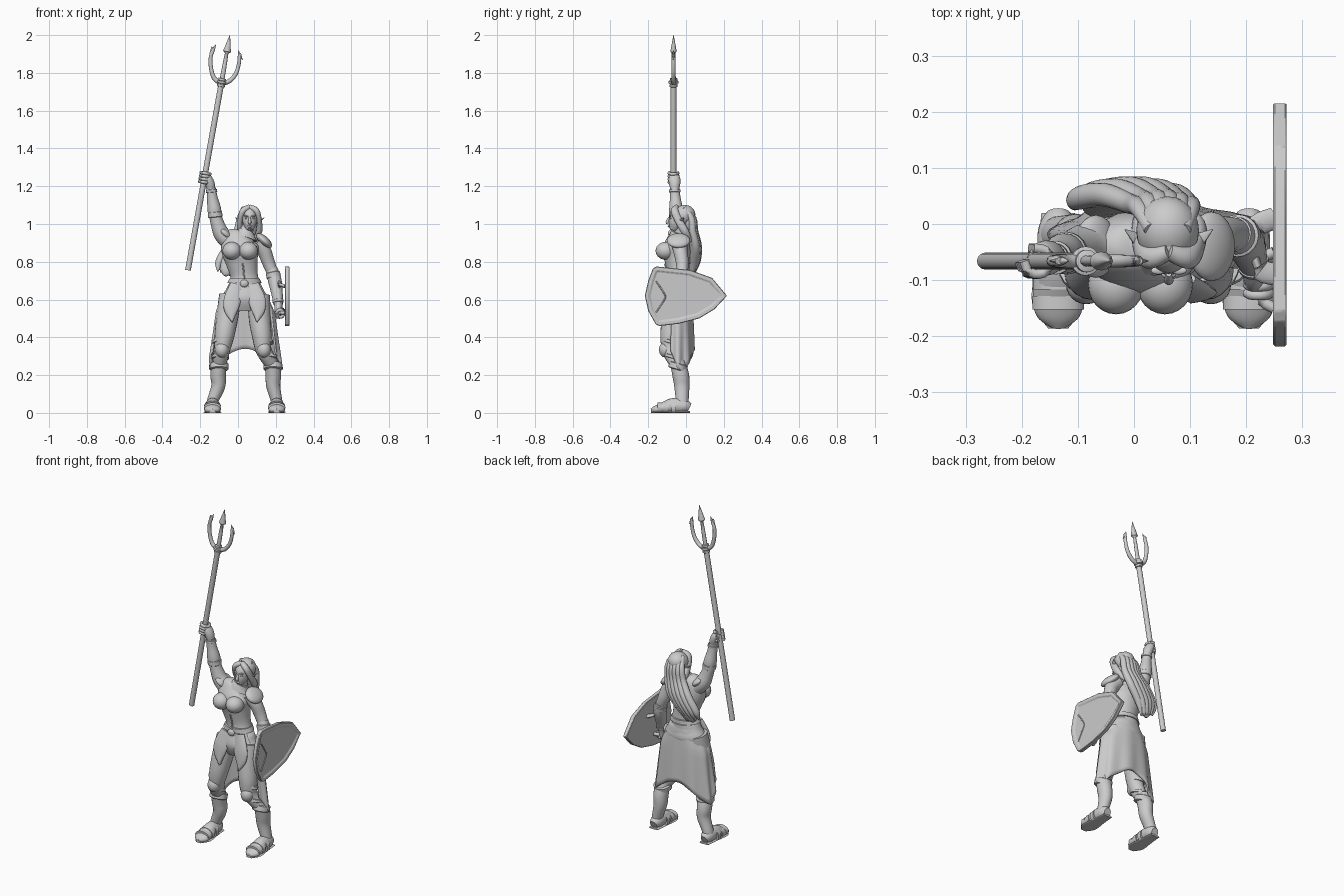
import bpy, bmesh, math
from math import sin, cos, pi, radians
from mathutils import Vector, Matrix

cube = bpy.data.objects.get("Cube")
if cube:
    bpy.data.objects.remove(cube, do_unlink=True)

grey = bpy.data.materials.new("plain grey")
grey.use_nodes = True
tone = (0.6, 0.6, 0.6, 1)
grey.diffuse_color = tone
grey.node_tree.nodes["Principled BSDF"].inputs["Base Color"].default_value = tone


def finish(name, bm, angle=50):
    """Turn a bmesh into a smooth-shaded object that keeps its hard edges."""
    bmesh.ops.recalc_face_normals(bm, faces=bm.faces[:])
    mesh = bpy.data.meshes.new(name)
    bm.to_mesh(mesh)
    bm.free()
    for poly in mesh.polygons:
        poly.use_smooth = True
    mesh.set_sharp_from_angle(angle=radians(angle))
    mesh.materials.append(grey)
    obj = bpy.data.objects.new(name, mesh)
    bpy.context.collection.objects.link(obj)
    return obj


def smooth_path(points, steps):
    """Catmull-Rom interpolation through points of any dimension."""
    pts = [Vector(p) for p in points]
    out = []
    for i in range(len(pts) - 1):
        a, b, c, d = pts[max(i - 1, 0)], pts[i], pts[i + 1], pts[min(i + 2, len(pts) - 1)]
        for s in range(steps):
            t = s / steps
            out.append(b + (c - a) * t / 2 + (a - b * 2.5 + c * 2 - d / 2) * t * t
                       + (b * 3 - a - c * 3 + d) * t ** 3 / 2)
    return out + [pts[-1]]


def tube(name, points, steps=5, sides=20, floor=False):
    """Loft through points given as (x, y, z, width radius[, depth radius])."""
    full = [tuple(p) + (p[3],) * (5 - len(p)) for p in points]
    path = smooth_path(full, steps)
    bm, rings = bmesh.new(), []
    for i, p in enumerate(path):
        ahead, behind = path[min(i + 1, len(path) - 1)], path[max(i - 1, 0)]
        t = (Vector(ahead[:3]) - Vector(behind[:3])).normalized()
        ref = Vector((0, 0, 1)) if abs(t.y) > .8 else Vector((0, 1, 0))
        u = ref.cross(t).normalized()
        v = t.cross(u)
        ring = []
        for k in range(sides):
            a = 2 * pi * k / sides
            co = Vector(p[:3]) + u * cos(a) * max(p[3], .001) + v * sin(a) * max(p[4], .001)
            if floor:
                co.z = max(co.z, 0)
            ring.append(bm.verts.new(co))
        rings.append(ring)
    for r, q in zip(rings, rings[1:]):
        for k in range(sides):
            n = (k + 1) % sides
            bm.faces.new((r[k], r[n], q[n], q[k]))
    bm.faces.new(rings[0])
    bm.faces.new(rings[-1])
    return finish(name, bm)


def ball(name, center, radii, tilt=0, pitch=0):
    bm = bmesh.new()
    bmesh.ops.create_uvsphere(bm, u_segments=24, v_segments=14, radius=1)
    turn = Matrix.Rotation(tilt, 4, 'Y') @ Matrix.Rotation(pitch, 4, 'X')
    bm.transform(Matrix.Translation(center) @ turn @ Matrix.Diagonal((*radii, 1)))
    return finish(name, bm)


def band(name, center, axis, radius, height):
    """Rounded cuff around a limb."""
    c, a = Vector(center), Vector(axis).normalized() * height / 2
    shape = ((-1, .9), (-.8, 1), (.8, 1), (1, .9))
    return tube(name, [(*(c + a * k), radius * r) for k, r in shape], 1)


def fingers(name, center, axis, radius, spacing):
    """Four fingers curled round a grip."""
    c, a = Vector(center), Vector(axis).normalized()
    u = a.cross(Vector((0, 1, 0))).normalized()
    v = a.cross(u)
    for f in range(4):
        mid = c + a * spacing * (f - 1.5)
        arc = [mid + (u * cos(t) + v * sin(t)) * radius for t in (0, 1, 2, 3, 4, 5)]
        tube(f"{name}_{f + 1}", [(*p, spacing * .55) for p in arc], 3, 10)


# Torso, neck and bust
tube("torso", [(.035, -.045, .54, .08, .055), (.035, -.045, .6, .125, .08),
               (.035, -.043, .66, .095, .07), (.033, -.04, .72, .073, .058),
               (.02, -.045, .8, .085, .066), (.012, -.05, .86, .1, .075),
               (.02, -.04, .915, .1, .06), (.04, -.035, .95, .045, .04),
               (.055, -.035, .99, .03, .03)], sides=32)
for side, x in (("right", -.032), ("left", .055)):
    ball(f"{side}_bust", (x, -.108, .858), (.05, .053, .047))
tube("collar", [(.035, -.04, .93, .07, .052), (.042, -.038, .95, .05, .045),
                (.047, -.036, .963, .042, .04)], 2)

# Belt and buckle
for z in (.672, .7):
    tube("belt", [(.034, -.042, z + d, .085 - d / 2, .071) for d in (-.012, -.009, .009, .012)], 1, 32)
ball("buckle", (.033, -.113, .685), (.022, .012, .02))
tube("bodice_seam", [(.025, -.112, .79, .004), (.03, -.103, .75, .004), (.033, -.1, .71, .004)])

# Long open coat skirt with a hem that rises at the back
bm, rows = bmesh.new(), []
for r in range(15):
    t = r / 14
    row = []
    for k in range(49):
        a = radians(-28 + 236 * k / 48)
        hem = .23 + .11 * max(sin(a), 0) ** 3 + .2 * max(-sin(a), 0)
        fold = 1 + .05 * t * cos(a * 9)
        rx = (.082 + .055 * min(t * 3, 1) + .055 * t) * fold
        ry = (.066 + .02 * t ** .5) * fold
        row.append(bm.verts.new((.037 + rx * cos(a), -.042 + ry * sin(a), .685 + (hem - .685) * t)))
    rows.append(row)
for r, q in zip(rows, rows[1:]):
    for k in range(48):
        bm.faces.new((r[k], r[k + 1], q[k + 1], q[k]))
skirt = finish("coat_skirt", bm)
skirt.modifiers.new("thickness", 'SOLIDIFY').thickness = .01

# Pointed front panels
for side, s in (("right", -1), ("left", 1)):
    tube(f"{side}_front_panel", [(.035 + s * x, y, z, w, .014) for x, y, z, w in (
        (.042, -.098, .68, .034), (.065, -.118, .6, .045),
        (.072, -.125, .54, .035), (.065, -.128, .48, .002))])

# Legs, boots and sandals
legs = {"right": (-.04, -.058, -.085, -.1, -.105, -.135),
        "left": (.11, .115, .137, .185, .187, .205)}
for side, (hip, thigh, knee, cuff, shin, foot) in legs.items():
    tube(f"{side}_thigh", [(hip, -.045, .62, .06), (thigh, -.065, .5, .058, .062),
                           ((thigh + knee) / 2, -.082, .41, .052, .054),
                           (knee, -.08, .33, .042, .045), (cuff, -.045, .25, .036)])
    tube(f"{side}_boot", [(cuff, -.045, .27, .04), (shin, -.028, .2, .041, .044),
                          (shin, -.022, .14, .037, .04), (foot, -.02, .06, .03, .034),
                          (foot, -.02, .02, .033, .036)])
    band(f"{side}_boot_cuff", (cuff, -.042, .245), (0, .3, 1), .05, .035)
    ball(f"{side}_knee_guard", (knee, -.108, .335), (.036, .035, .042))
    band(f"{side}_knee_strap", (knee, -.075, .375), (0, .3, 1), .05, .018)
    band(f"{side}_knee_strap", (knee * .5 + cuff * .5, -.065, .295), (0, .3, 1), .046, .018)
    tube(f"{side}_foot", [(foot, .018, .025, .022, .025), (foot, -.01, .035, .036, .037),
                          (foot, -.07, .038, .038, .04), (foot, -.13, .024, .045, .028),
                          (foot, -.165, .016, .038, .02), (foot, -.185, .012, .012, .01)], floor=True)
    tube(f"{side}_sole", [(foot, .02, .004, .03, .007), (foot, -.06, .004, .038, .007),
                          (foot, -.14, .004, .047, .007), (foot, -.186, .004, .018, .007)], floor=True)
    for y, h in ((-.065, .043), (-.105, .036), (-.14, .027)):
        tube(f"{side}_foot_strap", [(foot, y + d, .028, .046, h) for d in (-.012, -.009, .009, .012)],
             1, floor=True)

# Raised right arm
tube("right_upper_arm", [(-.04, -.04, .9, .045), (-.085, -.042, .945, .043),
                         (-.108, -.048, 1, .036), (-.122, -.052, 1.05, .032)])
tube("right_bracer", [(-.12, -.052, 1.035, .034), (-.126, -.053, 1.08, .036),
                      (-.136, -.057, 1.14, .028), (-.142, -.06, 1.19, .025)])
band("right_bracer_cuff", (-.121, -.052, 1.05), (-.1, 0, 1), .038, .03)
band("right_wrist_cuff", (-.14, -.06, 1.175), (-.1, 0, 1), .03, .016)
tube("right_hand", [(-.142, -.06, 1.18, .022), (-.15, -.06, 1.215, .026, .03),
                    (-.165, -.062, 1.245, .024, .03), (-.18, -.065, 1.262, .015)])

# Left arm reaching down to the shield
tube("left_upper_arm", [(.1, -.035, .905, .045), (.137, -.03, .86, .038),
                        (.16, -.02, .8, .034), (.182, -.02, .745, .03)])
tube("left_bracer", [(.178, -.018, .76, .032), (.195, -.03, .7, .036),
                     (.207, -.055, .63, .03), (.213, -.075, .575, .025)])
band("left_bracer_cuff", (.187, -.022, .73), (.2, -.1, -1), .038, .03)
band("left_wrist_cuff", (.212, -.07, .59), (.1, -.3, -1), .029, .016)
tube("left_hand", [(.213, -.073, .58, .022), (.214, -.088, .55, .02, .03),
                   (.213, -.095, .52, .018, .028), (.212, -.097, .5, .01)])
fingers("left_finger", (.222, -.1, .53), (0, 1, .2), .02, .016)
tube("shield_grip", [(.25, -.15, .53, .01), (.225, -.13, .53, .01), (.222, -.07, .535, .01),
                     (.25, -.05, .54, .01)])
tube("shield_strap", [(.25, -.09, .67, .01, .02), (.22, -.075, .68, .008, .02),
                      (.215, -.01, .68, .008, .02), (.25, .01, .67, .01, .02)])

# Shoulder plates
ball("left_shoulder_plate", (.138, -.04, .912), (.052, .062, .024), radians(42))
ball("right_shoulder_plate", (-.068, -.04, .95), (.046, .056, .022), radians(40))

# Shield with a sunken panel, pointing backwards
corners = ((.217, .62), (.138, .715), (.02, .757), (-.155, .775), (-.175, .765), (-.2, .7),
           (-.218, .62), (-.2, .54), (-.16, .468), (-.14, .46), (-.04, .472), (.07, .5), (.15, .548))
bm = bmesh.new()
back = bm.faces.new([bm.verts.new((.248, y, z)) for y, z in corners])
grown = bmesh.ops.extrude_face_region(bm, geom=[back])["geom"]
bmesh.ops.translate(bm, vec=(.024, 0, 0), verts=[g for g in grown if isinstance(g, bmesh.types.BMVert)])
front = next(g for g in grown if isinstance(g, bmesh.types.BMFace))
bmesh.ops.inset_region(bm, faces=[front], thickness=.022)
bmesh.ops.inset_region(bm, faces=[front], thickness=.006, depth=-.006)
shield = finish("shield", bm, 30)
shield.modifiers.new("soft_edge", 'BEVEL').width = .003
tube("shield_chevron", [(.266, -.16, .7, .004), (.266, -.12, .64, .004), (.266, -.11, .615, .004),
                        (.266, -.12, .59, .004), (.266, -.16, .53, .004)], 3, 10)

# Trident
foot, collar, tip = Vector((-.265, -.066, .755)), Vector((-.088, -.066, 1.745)), Vector((-.043, -.066, 2))
axis = (collar - foot).normalized()
tube("shaft", [(*foot, .015), (*collar, .015)], 1)
for lift, radius in ((-.012, .021), (.006, .026), (.02, .02)):
    band("trident_collar", collar + axis * lift, axis, radius, .014)
spike = ((0, .013), (.45, .011), (.62, .009), (.66, .021), (.8, .013), (1, .001))
tube("middle_prong", [(*collar.lerp(tip, k), r, r * .8) for k, r in spike], 1, 12)
prongs = {"right": ((-.09, 1.745), (-.125, 1.77), (-.142, 1.82), (-.145, 1.88), (-.132, 1.92), (-.117, 1.95)),
          "left": ((-.086, 1.745), (-.045, 1.757), (-.012, 1.795), (.004, 1.845), (.007, 1.885), (.003, 1.92))}
for side, path in prongs.items():
    thick = (.013, .012, .011, .01, .009, .001)
    tube(f"{side}_prong", [(x, -.066, z, r) for (x, z), r in zip(path, thick)], 4, 12)
    (x, z), s = path[4], -1 if side == "right" else 1
    tube(f"{side}_barb", [(x, -.066, z + .015, .01, .007), (x + s * .018, -.066, z - .018, .001)], 2, 8)
fingers("right_finger", foot.lerp(collar, .5) + Vector((0, 0, -.005)), axis, .024, .016)

# Head and face
ball("skull", (.062, -.035, 1.035), (.043, .053, .058))
tube("jaw", [(.062, -.045, 1.03, .04, .045), (.062, -.058, .995, .032, .036),
             (.062, -.072, .968, .014, .018)])
tube("nose", [(.062, -.089, 1.035, .005), (.062, -.1, 1.01, .009), (.062, -.092, 1.003, .006)], 3, 10)
ball("mouth", (.062, -.09, .988), (.013, .007, .006))
for side, s in (("right", -1), ("left", 1)):
    ball(f"{side}_eye", (.062 + s * .018, -.081, 1.03), (.009, .006, .005))
    ball(f"{side}_brow", (.062 + s * .018, -.083, 1.042), (.014, .007, .004), -s * .2)
    tube(f"{side}_ear", [(.062 + s * .036, -.04, 1.005, .008, .014), (.062 + s * .052, -.03, 1.015, .006, .014),
                         (.062 + s * .078, -.01, 1.035, .001)], 4, 10)

# Hair: cap, face-framing locks and a long sweep down the back to the right
ball("hair_cap", (.06, -.012, 1.046), (.056, .062, .054), 0, .3)
for side, s in (("right", -1), ("left", 1)):
    tube(f"{side}_front_lock", [(.062, -.05, 1.09, .014), (.062 + s * .035, -.06, 1.07, .016, .02),
                                (.062 + s * .05, -.04, 1.02, .014, .02),
                                (.062 + s * .05, -.005, .96, .016, .02), (.05 + s * .035, .025, .91, .01)])
tube("hair_mass", [(.06, .0, 1.06, .045, .035), (.05, .025, .98, .052, .03), (.02, .045, .9, .062, .028),
                   (-.03, .045, .82, .06, .03), (-.06, .03, .75, .035, .02), (-.068, .025, .725, .008)])
for i in range(6):
    k = i / 5 * 2 - 1
    arch = .012 * (1 - k * k)
    tube(f"hair_strand_{i + 1}", [(.06 + k * .03, -.01 + arch, 1.085, .012), (.055 + k * .046, .028 + arch, 1.03, .016),
                                  (.045 + k * .052, .036 + arch, .96, .018), (.008 + k * .062, .052 + arch, .88, .021),
                                  (-.045 + k * .055, .045 + arch, .8, .02),
                                  (-.068 + k * .038, .028 + arch, .735 - k * .015, .004)])
